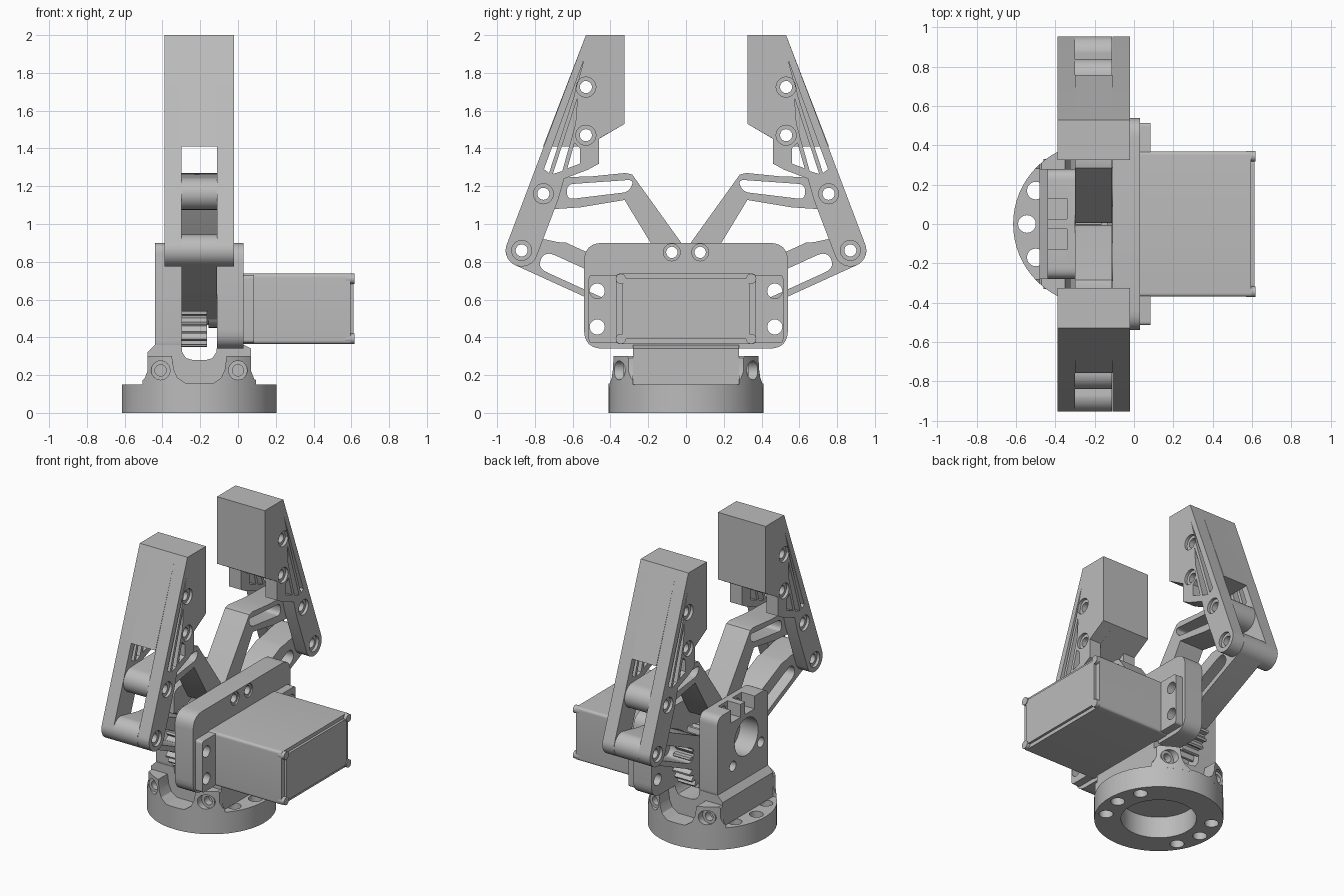
import bpy, bmesh
from math import sin, cos, radians, hypot, pi
from mathutils import Matrix, Vector

if "Cube" in bpy.data.objects:
    bpy.data.objects.remove(bpy.data.objects["Cube"])

grey = bpy.data.materials.new("light grey")
grey.use_nodes = True
COLOR = (0.5, 0.5, 0.5, 1)
grey.diffuse_color = COLOR
grey.node_tree.nodes["Principled BSDF"].inputs["Base Color"].default_value = COLOR

# Local profile axes (first, second, extrusion) mapped onto the world
AXES = {"x": ((0, 1, 0), (0, 0, 1), (1, 0, 0)),
        "y": ((1, 0, 0), (0, 0, 1), (0, -1, 0)),
        "z": ((1, 0, 0), (0, 1, 0), (0, 0, 1))}
parts = []


def arc(c, r, a0, a1, n=16):
    return [(c[0] + r * cos(radians(a0 + (a1 - a0) * i / n)),
             c[1] + r * sin(radians(a0 + (a1 - a0) * i / n))) for i in range(n + 1)]


def circle(c, r, n=32):
    return arc(c, r, 0, 360, n)[:-1]


def rect(a0, a1, b0, b1):
    return [(a0, b0), (a1, b0), (a1, b1), (a0, b1)]


def rounded(pts, d, n=6):
    """Round every corner of a polygon, starting d away from it."""
    out = []
    for i, p in enumerate(pts):
        p, a, b = Vector(p), Vector(pts[i - 1]), Vector(pts[(i + 1) % len(pts)])
        s = p + (a - p).normalized() * min(d, (a - p).length * 0.49)
        e = p + (b - p).normalized() * min(d, (b - p).length * 0.49)
        for k in range(n + 1):
            t = k / n
            out.append(tuple(s * (1 - t) ** 2 + p * (2 * t * (1 - t)) + e * t * t))
    return out


def mirror(loops, side):
    return [[(side * a, b) for a, b in loop] for loop in loops]


def plate(name, loops, lo, hi, axis="x"):
    """Extrude an outline with holes between lo and hi along an axis."""
    curve = bpy.data.curves.new(name, "CURVE")
    curve.dimensions, curve.fill_mode = "2D", "BOTH"
    curve.extrude = (hi - lo) / 2
    for loop in loops:
        spline = curve.splines.new("POLY")
        spline.points.add(len(loop) - 1)
        for point, (a, b) in zip(spline.points, loop):
            point.co = (a, b, 0, 1)
        spline.use_cyclic_u = True
    temp = bpy.data.objects.new(name + " curve", curve)
    bpy.context.collection.objects.link(temp)
    bpy.context.view_layer.update()
    mesh = bpy.data.meshes.new_from_object(
        temp.evaluated_get(bpy.context.evaluated_depsgraph_get()))
    bpy.data.objects.remove(temp)
    bm = bmesh.new()
    bm.from_mesh(mesh)
    bmesh.ops.remove_doubles(bm, verts=bm.verts, dist=1e-5)
    turn = Matrix(AXES[axis]).transposed()
    middle = Vector(AXES[axis][2]) * (lo + hi) / 2
    if axis == "y":
        middle = -middle
    for v in bm.verts:
        v.co = turn @ v.co + middle
    bmesh.ops.recalc_face_normals(bm, faces=bm.faces)
    bm.to_mesh(mesh)
    bm.free()
    mesh.materials.clear()
    mesh.materials.append(grey)
    obj = bpy.data.objects.new(name, mesh)
    bpy.context.collection.objects.link(obj)
    parts.append(obj)
    return obj


# Base ring with two groups of mounting holes
CX, R = -0.205, 0.41
holes = [circle((CX + 0.34 * cos(radians(a)), 0.34 * sin(radians(a))), 0.045, 20)
         for a in (-30, 0, 30, 150, 180, 210)]
plate("base_ring", [circle((CX, 0), R, 64), circle((CX, 0), 0.24, 48)] + holes, 0, 0.15, "z")

# Screw ears standing on the ring, trimmed to its round edge
half = [(0.39, 0.14), (0.33, 0.155), (0.29, 0.18), (0.275, 0.22), (0.275, 0.29), (0.265, 0.3),
        (0.145, 0.3), (0.135, 0.23), (0.115, 0.185), (0.07, 0.155)]
ear_loop = [(CX + a, b) for a, b in half] + [(CX - a, b) for a, b in reversed(half)]
ear_holes = [circle((CX + s * 0.205, 0.225), 0.05, 24) for s in (-1, 1)]
for side, word in ((-1, "front"), (1, "back")):
    ears = plate(word + "_screw_ears", [ear_loop] + ear_holes,
                 *sorted((side * 0.25, side * 0.45)), "y")
    trim = plate("trim", [[(CX + a, side * b) for a, b in arc((0, 0), R, 43, 137, 24)]], 0.1, 0.4, "z")
    mod = ears.modifiers.new("round edge", "BOOLEAN")
    mod.operation, mod.object, mod.solver = "INTERSECT", trim, "EXACT"
    bpy.context.view_layer.objects.active = ears
    bpy.ops.object.modifier_apply(modifier=mod.name)
    parts.remove(trim)
    bpy.data.objects.remove(trim)
    for s in (-1, 1):
        c = (CX + s * 0.205, 0.225)
        plate(word + "_ear_screw", [circle(c, 0.05, 24), circle(c, 0.03, 24)],
              *sorted((side * 0.28, side * 0.33)), "y")

# Bracket foot joining both upright plates
foot = [(-0.48, 0.15), (0.07, 0.15), (0.07, 0.34), (0.03, 0.36), (-0.11, 0.36), (-0.115, 0.32),
        (-0.135, 0.29), (-0.17, 0.28), (-0.24, 0.28), (-0.275, 0.29), (-0.295, 0.32),
        (-0.3, 0.36), (-0.44, 0.36), (-0.48, 0.32)]
plate("bracket_foot", [foot], -0.28, 0.28, "y")

# Servo plate
top_holes = [circle((s * 0.075, 0.85), 0.045, 24) for s in (-1, 1)]
flange_holes = [circle((s * 0.47, z), 0.04, 24) for s in (-1, 1) for z in (0.455, 0.645)]
plate("servo_plate", [rounded(rect(-0.54, 0.54, 0.34, 0.9), 0.1)] + top_holes + flange_holes, -0.11, 0.03)
for s in (-1, 1):
    plate("top_screw_ring", [circle((s * 0.075, 0.85), 0.045, 24),
                             circle((s * 0.075, 0.85), 0.03, 24)], -0.11, 0.02)

# Idler plate: notched outer layer and plain inner layer
notched = rounded(rect(-0.28, 0.28, 0.32, 0.9), 0.06)
cut = [p for s in (1, -1) for p in
       [(s * a, b) for a, b in [(0.13, 0.9), (0.13, 0.81), (0.025, 0.81), (0.025, 0.9)][::s]]]
top = max(i for i, p in enumerate(notched) if p[0] > 0 and p[1] > 0.899)
window = [circle((-0.04, 0.65), 0.13), circle((0.11, 0.5), 0.035, 20), circle((-0.2, 0.55), 0.035, 20)]
plate("idler_plate_outer", [notched[:top + 1] + cut + notched[top + 1:]] + window, -0.44, -0.34)
plate("idler_plate_inner", [notched] + window +
      [circle((s * 0.075, 0.85), 0.03, 24) for s in (1, -1)], -0.34, -0.3)

# Servo motor
plate("servo_flange", [rounded(rect(-0.515, 0.515, 0.37, 0.73), 0.02)] + flange_holes, 0.03, 0.085)
plate("servo_body", [rounded(rect(-0.37, 0.37, 0.365, 0.737), 0.02)], 0.03, 0.595)
plate("servo_end_cap", [rounded(rect(-0.335, 0.335, 0.39, 0.712), 0.03)], 0.59, 0.612)
for s in (-1, 1):
    for z in (0.392, 0.71):
        plate("servo_corner_screw", [circle((s * 0.345, z), 0.027, 20)], 0.57, 0.617)

# Linkage pivots on the +y side
GEAR, CRANK, ELBOW, TIP = (0.19, 0.55), (0.075, 0.85), (0.755, 1.16), (0.87, 0.86)
PADS = [(0.53, 1.725), (0.53, 1.47)]
L = hypot(0.68, 0.31)


def along(pts):
    """Arm coordinates (along, across) to profile coordinates."""
    c, s = 0.68 / L, 0.31 / L
    return [(GEAR[0] + u * c - v * s, GEAR[1] + u * s + v * c) for u, v in pts]


lower = along(arc((0, 0), 0.085, 270, 110) + [(0.12, 0.135), (0.55, 0.135), (0.59, 0.12)]
              + arc((L, 0), 0.085, 65, -90))
lower_slot = along(rounded(rect(0.17, 0.635, -0.05, 0.05), 0.06))
upper = arc(CRANK, 0.07, 145, 325) + [(0.325, 1.127), (0.56, 1.088)] \
    + arc(ELBOW, 0.085, -100, 85) + [(0.5, 1.252), (0.32, 1.27), (0.285, 1.262)]
upper_slot = rounded([(0.275, 1.235), (0.63, 1.21), (0.63, 1.13), (0.3, 1.17)], 0.035)

# Finger outlines
frame = [(0.325, 2), (0.53, 2)] + arc(TIP, 0.085, 21, -159) + \
    [(0.676, 1.13), (0.645, 1.24), (0.52, 1.287), (0.46, 1.32), (0.46, 1.452), (0.325, 1.53)]
windows = [[(0.54, 1.87), (0.752, 1.29), (0.725, 1.27), (0.592, 1.68)],
           [(0.575, 1.665), (0.705, 1.265), (0.655, 1.28), (0.585, 1.53)],
           [(0.59, 1.43), (0.628, 1.295), (0.56, 1.32), (0.56, 1.4)]]
core = [(0.325, 2), (0.53, 2), (0.757, 1.41), (0.53, 1.41), (0.325, 1.53)]
joints = PADS + [ELBOW, TIP]

for side, word in ((1, "back"), (-1, "front")):
    def linked(name, loops, lo, hi):
        return plate(word + "_" + name, mirror(loops, side), lo, hi)

    linked("lower_arm", [lower, lower_slot, circle(TIP, 0.032, 24), circle(GEAR, 0.032, 24)], -0.3, -0.112)
    linked("upper_arm", [upper, upper_slot, circle(CRANK, 0.03, 24), circle(ELBOW, 0.032, 24)], -0.299, -0.112)
    # Toothed gear, offset by half a tooth on one side so the pair meshes
    teeth = 22
    step = 2 * pi / (teeth * 4)
    phase = 0 if side > 0 else 2 * step
    gear = [(GEAR[0] + r * cos(i * step + phase), GEAR[1] + r * sin(i * step + phase))
            for i in range(teeth * 4) for r in [0.2 if i % 4 < 2 else 0.168]]
    linked("gear", [gear, circle(GEAR, 0.032, 24)], -0.298, -0.165)
    linked("gear_hub", [circle(GEAR, 0.1)], -0.155, -0.1)
    # Finger: solid core between two windowed side frames with bushings
    linked("finger_core", [core] + [circle(p, 0.032, 24) for p in PADS], -0.3, -0.11)
    for lo, hi, inset in ((-0.39, -0.3, (0.02, 0)), (-0.11, -0.02, (0, -0.02))):
        linked("finger_frame", [frame] + windows + [circle(p, 0.053, 24) for p in joints], lo, hi)
        for p in joints:
            linked("bushing", [circle(p, 0.053, 24), circle(p, 0.032, 24)], lo + inset[0], hi + inset[1])

# Smooth the round surfaces and keep edges sharp
bpy.ops.object.select_all(action="DESELECT")
for obj in parts:
    obj.select_set(True)
bpy.context.view_layer.objects.active = parts[0]
bpy.ops.object.shade_smooth_by_angle(angle=radians(30))
